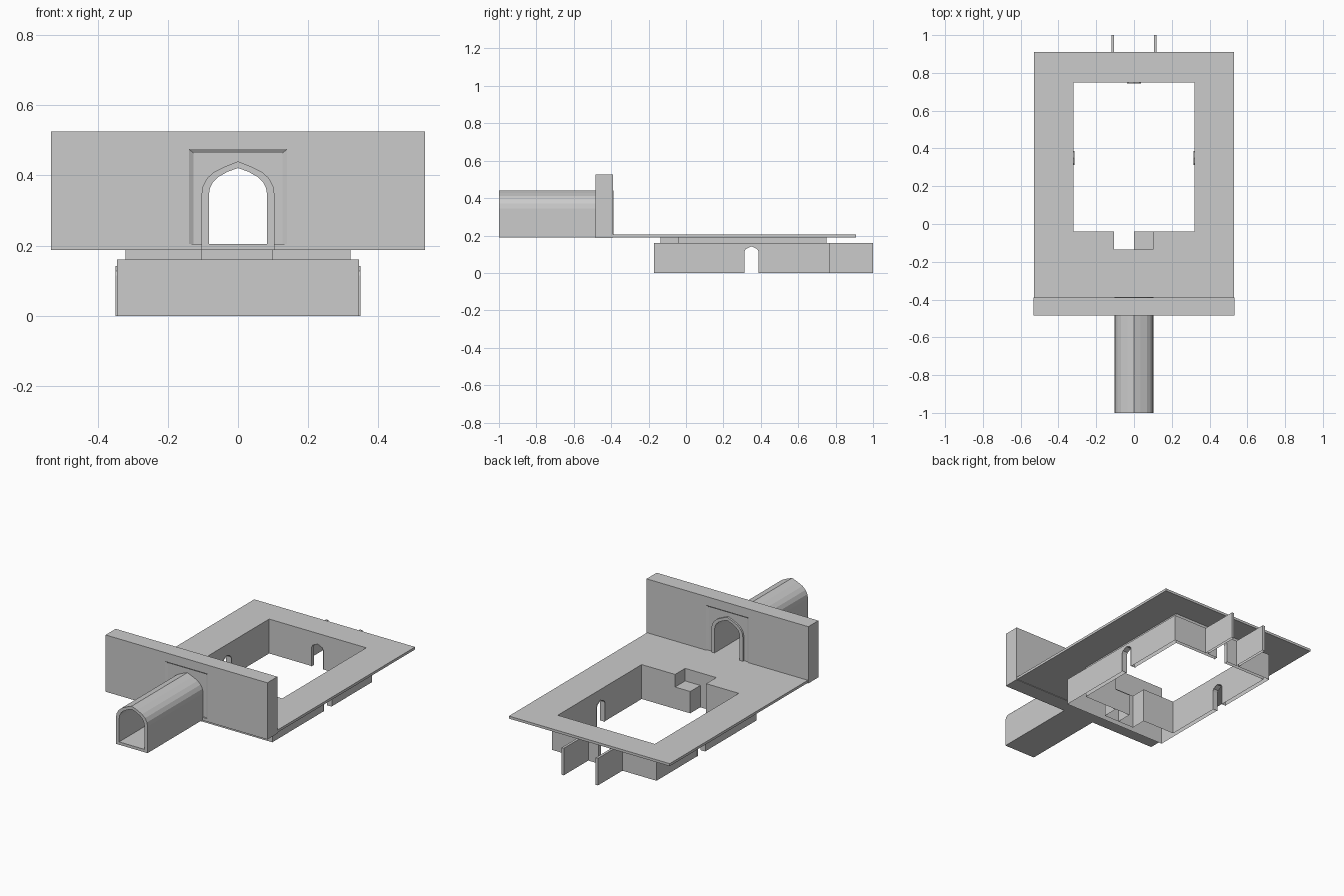
import bpy, bmesh
from mathutils import Matrix, Vector

if "Cube" in bpy.data.objects:
    bpy.data.objects.remove(bpy.data.objects["Cube"])


def add(name, mesh):
    ob = bpy.data.objects.new(name, mesh)
    bpy.context.collection.objects.link(ob)
    return ob


def slab(name, loops, a, b, upright=False):
    """Filled outline with holes, extruded from a to b along z (or along y if upright)."""
    cu = bpy.data.curves.new(name, 'CURVE')
    cu.dimensions = '2D'
    cu.fill_mode = 'BOTH'
    cu.extrude = (b - a) / 2
    for pts in loops:
        sp = cu.splines.new('POLY')
        sp.points.add(len(pts) - 1)
        for p, (x, y) in zip(sp.points, pts):
            p.co = (x, y, 0, 1)
        sp.use_cyclic_u = True
    tmp = add(name + "_curve", cu)
    bpy.context.view_layer.update()
    dg = bpy.context.evaluated_depsgraph_get()
    me = bpy.data.meshes.new_from_object(tmp.evaluated_get(dg))
    bpy.data.objects.remove(tmp)
    mid = (a + b) / 2
    if upright:
        me.transform(Matrix.Translation((0, mid, 0)) @ Matrix.Rotation(1.5707963, 4, 'X'))
    else:
        me.transform(Matrix.Translation((0, 0, mid)))
    bm = bmesh.new()
    bm.from_mesh(me)
    bmesh.ops.remove_doubles(bm, verts=bm.verts, dist=1e-5)
    bmesh.ops.recalc_face_normals(bm, faces=bm.faces)
    for f in bm.faces:
        f.smooth = False
    bm.to_mesh(me)
    bm.free()
    me.name = name
    return add(name, me)


def rect(x0, x1, y0, y1):
    return [(x0, y0), (x1, y0), (x1, y1), (x0, y1)]


def arch(half, bottom):
    """Symmetric pointed arch from its right half."""
    right = [(half[0][0], bottom)] + half
    return right + [(-x, z) for x, z in reversed(right) if x > 0]


def sheet_mesh(name, polys):
    bm = bmesh.new()
    for poly in polys:
        bm.faces.new([bm.verts.new(p) for p in poly])
    bmesh.ops.remove_doubles(bm, verts=bm.verts, dist=1e-5)
    me = bpy.data.meshes.new(name)
    bm.to_mesh(me)
    bm.free()
    return add(name, me)


DOOR = arch([(.037, .115), (.030, .128), (0, .142)], 0)


def wall_ring(path, z1, doors):
    """Upright sheets along a closed path; some segments hold a doorway."""
    out = []
    for i, p in enumerate(path):
        p, q = Vector(p), Vector(path[(i + 1) % len(path)])
        d = (q - p).normalized()
        pts = [(0, 0)]
        if i in doors:
            c = (Vector(doors[i]) - p).dot(d)
            pts += [(c + u, z) for u, z in reversed(DOOR)]
        L = (q - p).length
        pts += [(L, 0), (L, z1), (0, z1)]
        out.append([(p.x + d.x * u, p.y + d.y * u, z) for u, z in pts])
    return out


# Outlines of the sunken room
inner = [(-.32, -.04), (-.105, -.04), (-.105, -.135), (0, -.135), (.1, -.135), (.1, -.04),
         (.32, -.04), (.32, .75), (-.32, .75)]
outer = [(-.345, -.17), (.345, -.17), (.345, .77), (.12, .77), (.12, 1), (.105, 1), (.105, .77),
         (-.105, .77), (-.105, 1), (-.12, 1), (-.12, .77), (-.345, .77)]

# Floor plate with the stair-notched opening
slab("floor_plate", [rect(-.53, .53, -.48, .91), inner], .19, .205)

# Room walls: inner lining, outer shell with rear wing walls, ledge between them
sheet_mesh("room_lining", wall_ring(inner, .2, {6: (.32, .35), 7: (0, .75), 8: (-.32, .35)}))
sheet_mesh("room_shell", wall_ring(outer, .16, {1: (.345, .35), 6: (0, .77), 11: (-.345, .35)}))
slab("shell_ledge", [outer, inner], .159, .161)

# Doorway reveals
reveals = []
for s in (1, -1):
    for (u0, z0), (u1, z1) in zip(DOOR, DOOR[1:]):
        a, b = s * .315, s * .349
        reveals.append([(a, .35 + u0, z0), (b, .35 + u0, z0), (b, .35 + u1, z1), (a, .35 + u1, z1)])
for (u0, z0), (u1, z1) in zip(DOOR, DOOR[1:]):
    reveals.append([(u0, .745, z0), (u0, .77, z0), (u1, .77, z1), (u1, .745, z1)])
sheet_mesh("door_reveals", reveals)

# Entry step in the notch
h = .13
sheet_mesh("entry_step", [
    [(0, -.135, h), (.1, -.135, h), (.1, -.04, h), (0, -.04, h)],
    [(0, -.04, 0), (.1, -.04, 0), (.1, -.04, h), (0, -.04, h)],
    [(0, -.135, 0), (0, -.04, 0), (0, -.04, h), (0, -.135, h)]])

# Vaulted tunnel
outer_arch = arch([(.104, .345), (.100, .37), (.088, .392), (.068, .41), (.035, .426), (0, .44)], .188)
inner_arch = arch([(.083, .345), (.080, .363), (.071, .381), (.055, .396), (.03, .41), (0, .421)], .205)
slab("tunnel", [outer_arch, inner_arch], -1.0, -.387, True)

# Gate wall with arched opening and a bevelled recess on each face
wall = slab("gate_wall", [rect(-.533, .533, .187, .525), inner_arch], -.485, -.39, True)
for face, s in ((-.485, 1), (-.39, -1)):
    bm = bmesh.new()
    rings = []
    for t in (-1, 1):
        x, z = .1335 - t * .0065, .469 - t * .006
        y = face + s * t * .008 if t > 0 else face - s * .008
        if t < 0:
            x, z = x + .0065 * 2, z + .012
        rings.append([bm.verts.new(v) for v in ((-x, y, .205), (x, y, .205), (x, y, z), (-x, y, z))])
    bm.faces.new(rings[0])
    bm.faces.new(rings[1])
    for i in range(4):
        j = (i + 1) % 4
        bm.faces.new((rings[0][i], rings[0][j], rings[1][j], rings[1][i]))
    bmesh.ops.recalc_face_normals(bm, faces=bm.faces)
    me = bpy.data.meshes.new("recess_cutter")
    bm.to_mesh(me)
    bm.free()
    cutter = add("recess_cutter", me)
    cutter.hide_render = True
    cutter.hide_set(True)
    mod = wall.modifiers.new("recess", 'BOOLEAN')
    mod.operation = 'DIFFERENCE'
    mod.solver = 'EXACT'
    mod.object = cutter
